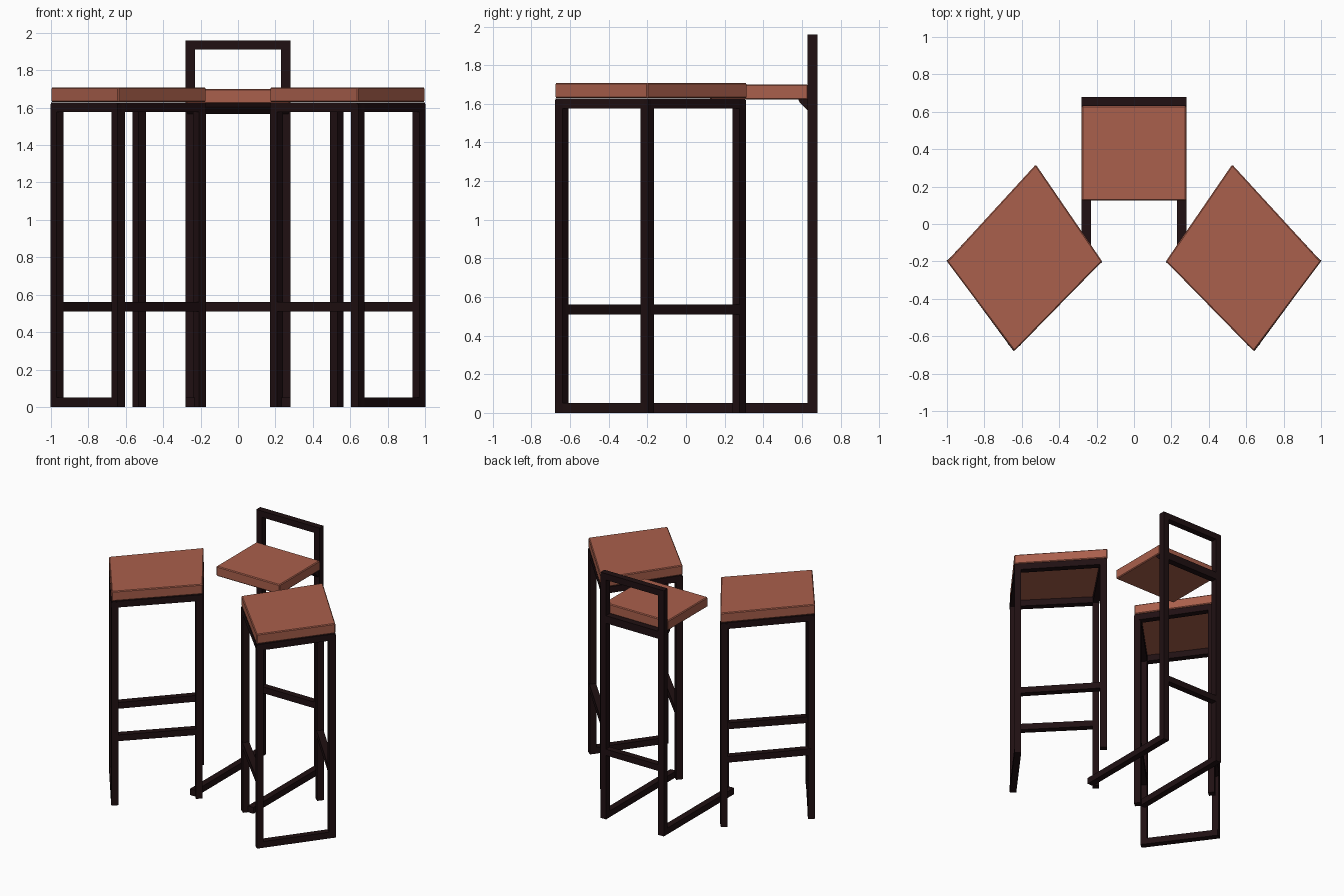
import bpy, bmesh, math
from mathutils import Matrix, Vector

if "Cube" in bpy.data.objects:
    bpy.data.objects.remove(bpy.data.objects["Cube"])


def material(name, rgb):
    m = bpy.data.materials.new(name)
    m.diffuse_color = (*rgb, 1)
    m.use_nodes = True
    m.node_tree.nodes["Principled BSDF"].inputs["Base Color"].default_value = m.diffuse_color
    return m


DARK = material("dark metal", (0.014, 0.005, 0.006))
LEATHER = material("tan leather", (0.40, 0.115, 0.072))
T = 0.05  # bar thickness


def finish(bm, name, mat):
    bmesh.ops.recalc_face_normals(bm, faces=bm.faces)
    me = bpy.data.meshes.new(name)
    bm.to_mesh(me)
    bm.free()
    me.materials.append(mat)
    ob = bpy.data.objects.new(name, me)
    bpy.context.collection.objects.link(ob)
    return ob


def box(name, centre, size, yaw=0.0):
    bm = bmesh.new()
    bmesh.ops.create_cube(bm, size=1, matrix=Matrix.Translation(centre)
                          @ Matrix.Rotation(yaw, 4, 'Z') @ Matrix.Diagonal((*size, 1)))
    return finish(bm, name, DARK)


def rail(name, p, q, z, extra=0.0):
    """Horizontal square bar between two plan points, centred at height z."""
    d = Vector(q) - Vector(p)
    c = (Vector(p) + Vector(q)) / 2
    return box(name, (c.x, c.y, z), (d.length + extra, T, T), math.atan2(d.y, d.x))


def prism(name, points, offset, mat):
    bm = bmesh.new()
    f = bm.faces.new([bm.verts.new(p) for p in points])
    r = bmesh.ops.extrude_face_region(bm, geom=[f])
    vs = [v for v in r["geom"] if isinstance(v, bmesh.types.BMVert)]
    bmesh.ops.translate(bm, verts=vs, vec=offset)
    return finish(bm, name, mat)


def cushion(name, corners, z0, z1):
    ob = prism(name, [(x, y, z0) for x, y in corners], (0, 0, z1 - z0), LEATHER)
    b = ob.modifiers.new("soft edge", 'BEVEL')
    b.width = 0.006
    b.segments = 1


# Two angled side stools
for s, side in ((-1, "left"), (1, "right")):
    seat = [(s * x, y) for x, y in ((1, -.2), (.64, -.68), (.17, -.2), (.525, .318))]
    cushion(side + "_stool_seat", seat, 1.63, 1.708)
    outer, front, inner, back = [(s * x, y) for x, y in
                                 ((.967, -.2), (.64, -.643), (.205, -.2), (.528, .275))]
    for n, p in (("outer", outer), ("front", front), ("inner", inner), ("back", back)):
        box(f"{side}_stool_{n}_leg", (*p, 0.81), (T, T, 1.62), math.radians(s * 50))
    # Seat frame
    ring = (outer, front, inner, back)
    for i in range(4):
        rail(f"{side}_stool_seat_rail_{i + 1}", ring[i], ring[(i + 1) % 4], 1.602, T * 0.8)
    # Foot rails on the long edges and floor rail on the outer edge
    rail(side + "_stool_front_foot_rail", front, inner, 0.535)
    rail(side + "_stool_back_foot_rail", back, outer, 0.535)
    rail(side + "_stool_floor_rail", outer, front, 0.025, T * 0.8)
    # Middle stool back post and floor runner
    box(f"middle_stool_{side}_post", (s * .255, .655, .98), (T, T, 1.96))
    box(f"middle_stool_{side}_floor_runner", (s * .255, .225, .025), (T, .86, T))

# Middle stool seat, cross rails and seat bracket
cushion("middle_stool_seat", [(-.28, .125), (.28, .125), (.28, .632), (-.28, .632)], 1.622, 1.70)
box("middle_stool_top_rail", (0, .655, 1.935), (.51, T, T))
box("middle_stool_foot_rail", (0, .655, .535), (.51, T, T))
prism("middle_stool_seat_bracket",
      [(-.27, y, z) for y, z in ((.58, 1.625), (.59, 1.605), (.63, 1.565), (.68, 1.565), (.68, 1.625))],
      (.54, 0, 0), DARK)
